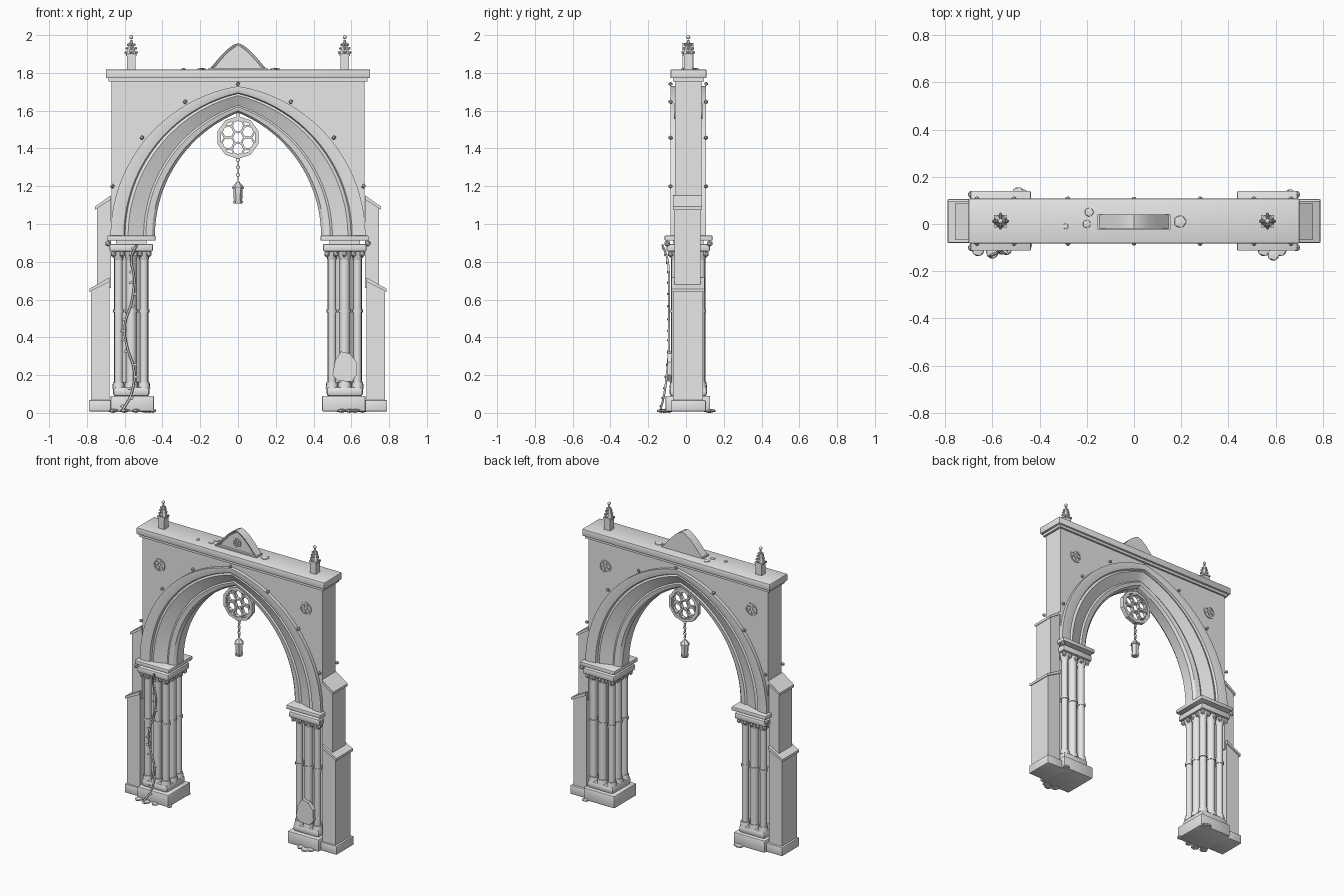
import bpy, bmesh, math, random
from mathutils import Matrix, Vector

if "Cube" in bpy.data.objects:
    bpy.data.objects.remove(bpy.data.objects["Cube"])

random.seed(4)
YC = 0.012           # middle of the wall thickness
SPRING = 0.935       # height where the arch starts
PX = 0.565           # pier centre

stone = bpy.data.materials.new("grey_stone")
stone.diffuse_color = (0.8, 0.8, 0.8, 1)
stone.use_nodes = True
stone.node_tree.nodes["Principled BSDF"].inputs["Base Color"].default_value = stone.diffuse_color


def finish(name, bm):
    bmesh.ops.recalc_face_normals(bm, faces=bm.faces[:])
    me = bpy.data.meshes.new(name)
    bm.to_mesh(me)
    bm.free()
    me.materials.append(stone)
    ob = bpy.data.objects.new(name, me)
    bpy.context.collection.objects.link(ob)
    return ob


def box(bm, x0, x1, y0, y1, z0, z1, bevel=0.0):
    m = Matrix.Translation(((x0 + x1) / 2, (y0 + y1) / 2, (z0 + z1) / 2)) @ \
        Matrix.Diagonal((abs(x1 - x0), y1 - y0, z1 - z0, 1))
    vs = bmesh.ops.create_cube(bm, size=1, matrix=m)["verts"]
    if bevel:
        es = list({e for v in vs for e in v.link_edges})
        bmesh.ops.bevel(bm, geom=es, offset=bevel, segments=2, profile=0.5, affect='EDGES')


def cone(bm, x, y, z0, z1, r0, r1, n=14):
    bmesh.ops.create_cone(bm, cap_ends=True, segments=n, radius1=r0, radius2=r1, depth=z1 - z0,
                          matrix=Matrix.Translation((x, y, (z0 + z1) / 2)) @ Matrix.Rotation(math.pi / n, 4, 'Z'))


def ball(bm, x, y, z, sx, sy=None, sz=None, sub=2):
    m = Matrix.Translation((x, y, z)) @ Matrix.Diagonal((sx, sy or sx, sz or sx, 1))
    bmesh.ops.create_icosphere(bm, subdivisions=sub, radius=1, matrix=m)


def prism(bm, pts, y0, y1):
    """Extrude an x-z outline from y0 to y1; returns the front face."""
    a = [bm.verts.new((x, y0, z)) for x, z in pts]
    b = [bm.verts.new((x, y1, z)) for x, z in pts]
    n = len(pts)
    for i in range(n):
        bm.faces.new((a[i], a[(i + 1) % n], b[(i + 1) % n], b[i]))
    bm.faces.new(b[::-1])
    return bm.faces.new(a)


def annulus(bm, c, ro, ri, depth, n, turn=0.0):
    """Flat ring facing the y axis."""
    rings = []
    for i in range(n):
        t = turn + math.tau * i / n
        rings.append([bm.verts.new((c[0] + r * math.cos(t), c[1] + d, c[2] + r * math.sin(t)))
                      for r, d in ((ro, -depth / 2), (ro, depth / 2), (ri, depth / 2), (ri, -depth / 2))])
    for i in range(n):
        p, q = rings[i], rings[(i + 1) % n]
        for k in range(4):
            bm.faces.new((p[k], p[(k + 1) % 4], q[(k + 1) % 4], q[k]))


def rosette(bm, c, r, depth, petals, n):
    annulus(bm, c, r, r * 0.83, depth, n, math.pi / n)
    for i in range(petals):
        t = math.pi / 2 + math.tau * i / petals
        pc = (c[0] + r * 0.53 * math.cos(t), c[1], c[2] + r * 0.53 * math.sin(t))
        annulus(bm, pc, r * 0.34, r * 0.25, depth * 0.8, 8)


def arch(a, apex, n=20):
    """Pointed arch outline from right spring over the apex to left spring."""
    h = apex - SPRING
    c = (h * h - a * a) / (2 * a)
    r, end = a + c, math.atan2(h, c)
    right = [(-c + r * math.cos(end * i / n), SPRING + r * math.sin(end * i / n)) for i in range(n)]
    return right + [(0, apex)] + [(-x, z) for x, z in right[::-1]]


# wall with arched opening
bm = bmesh.new()
prism(bm, arch(0.62, 1.70) + [(-0.67, SPRING), (-0.67, 1.765), (0.67, 1.765), (0.67, SPRING)], YC - 0.07, YC + 0.07)
finish("wall", bm)

# coping slab
bm = bmesh.new()
box(bm, -0.70, 0.70, -0.082, 0.108, 1.772, 1.818, 0.005)
box(bm, -0.685, 0.685, -0.07, 0.095, 1.755, 1.775)
finish("coping", bm)

# arch mouldings swept as one profile: half width, apex height, distance from wall middle
half = [(0.675, 1.73, 0.06), (0.675, 1.73, 0.094), (0.645, 1.712, 0.094), (0.605, 1.695, 0.088),
        (0.598, 1.69, 0.074), (0.582, 1.68, 0.080), (0.565, 1.67, 0.074), (0.50, 1.628, 0.050),
        (0.488, 1.62, 0.056), (0.455, 1.60, 0.050), (0.44, 1.59, 0.035)]
profile = [(a, z, YC - d) for a, z, d in half] + [(a, z, YC + d) for a, z, d in half[::-1]]
bm = bmesh.new()
rows = [[bm.verts.new((x, y, z)) for x, z in arch(a, top)] for a, top, y in profile]
for i, row in enumerate(rows):
    nxt = rows[(i + 1) % len(rows)]
    for k in range(len(row) - 1):
        bm.faces.new((row[k], row[k + 1], nxt[k + 1], nxt[k]))
bm.faces.new([r[0] for r in rows])
bm.faces.new([r[-1] for r in rows])
finish("arch_moulding", bm)

# small beads along the outer arch edge
bm = bmesh.new()
for y in (YC - 0.094, YC + 0.094):
    ball(bm, 0, y, 1.742, 0.011, sub=1)
    for x, z in ((0.665, 1.20), (0.508, 1.457), (0.28, 1.647)):
        for s in (-1, 1):
            ball(bm, s * x, y, z, 0.012, sub=1)
finish("arch_beads", bm)

for s, side in ((-1, "left"), (1, "right")):
    cx = s * PX
    # clustered shafts with ring bands and feet
    bm = bmesh.new()
    cone(bm, cx, YC, 0.13, 0.86, 0.062, 0.062, 16)
    for i in range(8):
        diag = i % 2
        d, r = (0.095, 0.022) if diag else (0.064, 0.027)
        x = cx + d * math.cos(i * math.pi / 4)
        y = YC + d * math.sin(i * math.pi / 4)
        cone(bm, x, y, 0.13, 0.83, r, r)
        cone(bm, x, y, 0.13, 0.163, r + 0.01, r + 0.006)
        cone(bm, x, y, 0.532, 0.548, r + 0.005, r + 0.005)
        cone(bm, x, y, 0.81, 0.86, r, r + 0.014)
    finish(side + "_shafts", bm)

    # plinth and rounded pier base
    bm = bmesh.new()
    box(bm, s * 0.445, s * 0.675, -0.108, 0.128, 0.008, 0.09, 0.006)
    box(bm, cx - 0.097, cx + 0.097, YC - 0.1, YC + 0.1, 0.088, 0.138, 0.016)
    finish(side + "_pier_base", bm)

    # capital, abacus, impost and carved leaf knobs
    bm = bmesh.new()
    box(bm, cx - 0.115, cx + 0.115, YC - 0.115, YC + 0.115, 0.855, 0.895, 0.008)
    box(bm, cx - 0.08, cx + 0.08, YC - 0.08, YC + 0.08, 0.89, 0.92)
    box(bm, s * 0.437, s * 0.692, -0.113, 0.14, 0.912, 0.938, 0.004)
    for i in range(-2, 3):
        for j in range(-2, 3):
            if max(abs(i), abs(j)) == 2:
                ball(bm, cx + i * 0.047, YC + j * 0.047, 0.842, 0.016, sz=0.02, sub=1)
    for y in (-0.1, 0.125):
        ball(bm, s * 0.688, y, 0.897, 0.017, sub=1)
    finish(side + "_capital", bm)

    # stepped buttress with sloping caps
    bm = bmesh.new()
    box(bm, s * 0.66, s * 0.79, -0.08, 0.105, 0.008, 0.067, 0.005)
    for x0, x1, z0, z1, y0, y1 in ((0.68, 0.777, 0.06, 0.665, -0.07, 0.09), (0.672, 0.747, 0.66, 1.10, -0.06, 0.078)):
        prism(bm, [(s * x0, z0), (s * x1, z0), (s * x1, z1 - 0.01), (s * x0, z1 + 0.04)], y0, y1)
        prism(bm, [(s * x0, z1 + 0.03), (s * (x1 + 0.01), z1 - 0.025), (s * (x1 + 0.01), z1 - 0.008),
                   (s * x0, z1 + 0.052)], y0 - 0.008, y1 + 0.008)
    finish(side + "_buttress", bm)

    # pinnacle with crockets and ball tip
    bm = bmesh.new()
    box(bm, cx - 0.022, cx + 0.022, YC - 0.022, YC + 0.022, 1.815, 1.895)
    box(bm, cx - 0.027, cx + 0.027, YC - 0.027, YC + 0.027, 1.89, 1.9)
    cone(bm, cx, YC, 1.898, 1.975, 0.028, 0.005, 8)
    for z, d in ((1.908, 0.029), (1.93, 0.023), (1.95, 0.016)):
        for i in range(4):
            t = i * math.pi / 2
            ball(bm, cx + d * math.cos(t), YC + d * math.sin(t), z, 0.008, sub=1)
    ball(bm, cx, YC, 1.989, 0.011)
    finish(side + "_pinnacle", bm)

    # spandrel rosettes on both wall faces
    bm = bmesh.new()
    for y in (YC - 0.071, YC + 0.071):
        rosette(bm, (s * 0.545, y, 1.597), 0.043, 0.009, 5, 16)
    finish(side + "_spandrel_rosettes", bm)

# gable crest with recessed face and rosette
bm = bmesh.new()
side = [(0.155, 1.816), (0.135, 1.838), (0.10, 1.88), (0.06, 1.922), (0.025, 1.948)]
front = prism(bm, side + [(0, 1.957)] + [(-x, z) for x, z in side[::-1]], -0.018, 0.04)
bmesh.ops.recalc_face_normals(bm, faces=bm.faces[:])
bmesh.ops.inset_region(bm, faces=[front], thickness=0.014, depth=-0.01)
rosette(bm, (0, -0.01, 1.872), 0.03, 0.009, 5, 12)
box(bm, -0.155, 0.155, -0.024, 0.04, 1.81, 1.826)
finish("gable_crest", bm)

# hanging tracery wheel
bm = bmesh.new()
rosette(bm, (0, YC, 1.458), 0.113, 0.03, 6, 10)
box(bm, -0.008, 0.008, YC - 0.008, YC + 0.008, 1.56, 1.61)
finish("tracery_wheel", bm)

# chain and lantern
bm = bmesh.new()
for i in range(6):
    link = Matrix.Translation((0, YC, 1.34 - i * 0.02)) @ Matrix.Rotation(i * math.pi / 2, 4, 'Z')
    first = len(bm.verts)
    annulus(bm, (0, 0, 0), 0.011, 0.007, 0.004, 8)
    bm.verts.ensure_lookup_table()
    bmesh.ops.transform(bm, matrix=link, verts=bm.verts[first:])
finish("chain", bm)
bm = bmesh.new()
cone(bm, 0, YC, 1.196, 1.226, 0.031, 0.005, 6)
cone(bm, 0, YC, 1.188, 1.197, 0.031, 0.031, 6)
cone(bm, 0, YC, 1.12, 1.19, 0.022, 0.025, 6)
cone(bm, 0, YC, 1.108, 1.122, 0.023, 0.027, 6)
finish("lantern", bm)

# climbing vine with leaves
path = [(-0.61, -0.135, 0.015), (-0.565, -0.115, 0.10), (-0.55, -0.10, 0.22), (-0.59, -0.09, 0.36),
        (-0.60, -0.09, 0.46), (-0.56, -0.09, 0.60), (-0.55, -0.09, 0.72), (-0.565, -0.10, 0.82), (-0.535, -0.125, 0.89)]
cu = bpy.data.curves.new("vine_stem", 'CURVE')
cu.dimensions = '3D'
cu.bevel_depth, cu.bevel_resolution, cu.resolution_u = 0.006, 1, 6
sp = cu.splines.new('BEZIER')
sp.bezier_points.add(len(path) - 1)
for p, co in zip(sp.bezier_points, path):
    p.co, p.handle_left_type, p.handle_right_type = co, 'AUTO', 'AUTO'
cu.materials.append(stone)
bpy.context.collection.objects.link(bpy.data.objects.new("vine_stem", cu))
bm = bmesh.new()
for p, q in zip(path, path[1:]):
    for k in (0.25, 0.75):
        v = Vector(p).lerp(Vector(q), k)
        ball(bm, v.x + random.choice((-0.014, 0.014)), v.y - 0.006, v.z, 0.011, 0.004, 0.008, 1)
finish("vine_leaves", bm)

# broken slab leaning on the right pier
bm = bmesh.new()
prism(bm, [(0.50, 0.20), (0.53, 0.17), (0.60, 0.165), (0.63, 0.20), (0.628, 0.27), (0.59, 0.315),
           (0.545, 0.325), (0.515, 0.28)], -0.098, -0.07)
finish("broken_slab", bm)

# flat rubble around the feet and on the coping
bm = bmesh.new()
for x, y, r in ((-0.66, -0.11, 0.03), (-0.60, -0.12, 0.03), (-0.54, -0.11, 0.025), (0.59, -0.13, 0.028),
                (0.55, -0.11, 0.03), (0.62, -0.11, 0.03), (-0.49, 0.13, 0.03), (-0.47, 0.12, 0.03),
                (0.66, 0.125, 0.025), (-0.45, -0.09, 0.02)):
    ball(bm, x, y, 0.011, r, r, 0.011, 1)
for x, y, r in ((-0.19, 0.05, 0.022), (-0.2, 0.0, 0.02), (-0.29, -0.01, 0.014), (0.195, 0.01, 0.03)):
    ball(bm, x, y, 1.818, r, r, 0.009, 1)
finish("rubble", bm)

# smooth rounded parts while keeping edges sharp
bpy.ops.object.select_all(action='DESELECT')
for ob in bpy.context.scene.objects:
    if ob.type == 'MESH':
        ob.select_set(True)
        bpy.context.view_layer.objects.active = ob
bpy.ops.object.shade_smooth_by_angle(angle=math.radians(32))
